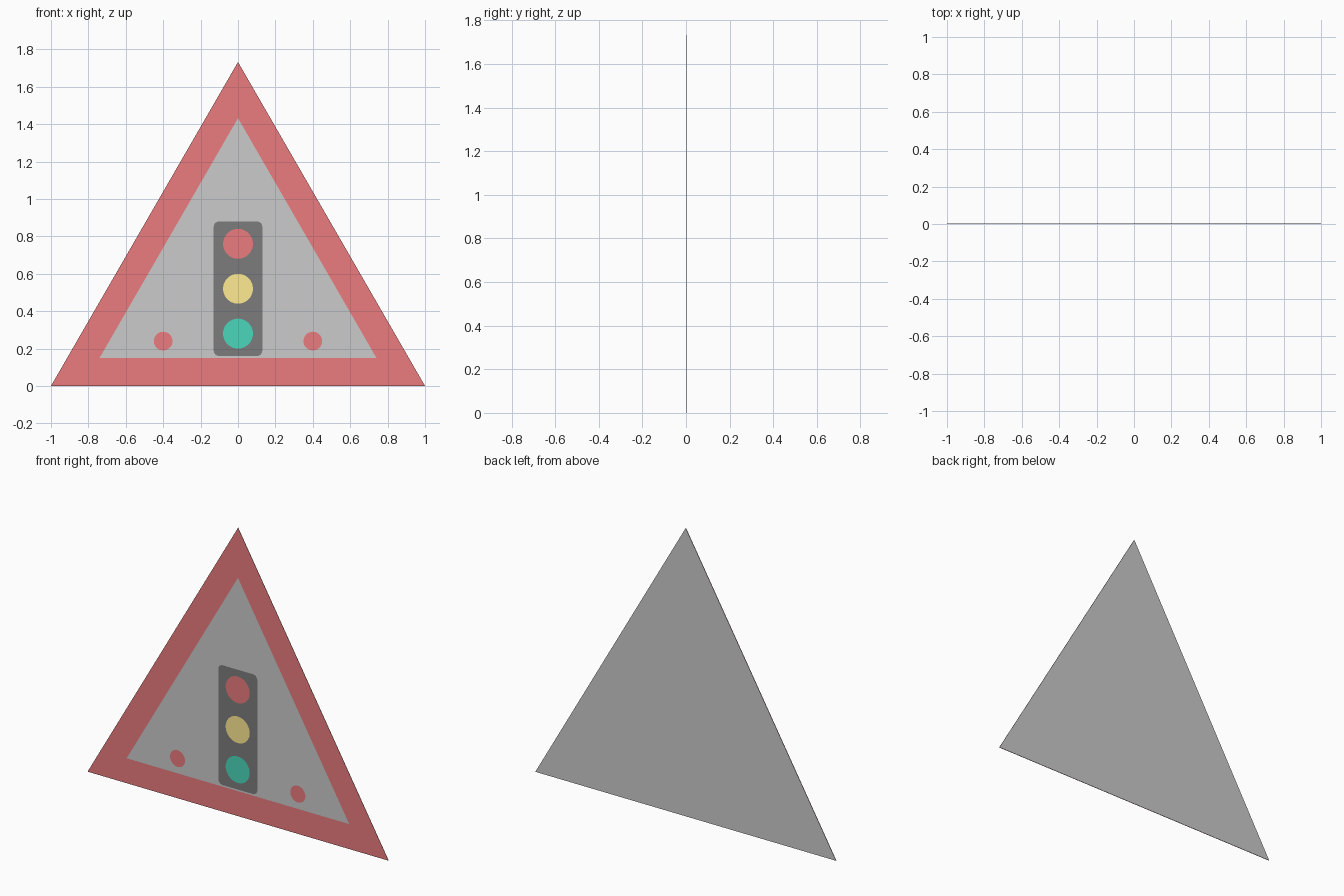
import bpy, bmesh
from math import sin, cos, pi, sqrt

if "Cube" in bpy.data.objects:
    bpy.data.objects.remove(bpy.data.objects["Cube"])

def material(name, rgb):
    m = bpy.data.materials.new(name)
    m.diffuse_color = (*rgb, 1)
    m.use_nodes = True
    m.node_tree.nodes["Principled BSDF"].inputs["Base Color"].default_value = m.diffuse_color
    return m

RED = material("red", (0.83, 0.2, 0.21))
YELLOW = material("yellow", (1.0, 0.83, 0.29))
GREEN = material("green", (0.07, 0.68, 0.5))
BLACK = material("black", (0.2, 0.2, 0.2))

def finish(name, bm, mat):
    mesh = bpy.data.meshes.new(name)
    bm.to_mesh(mesh)
    bm.free()
    ob = bpy.data.objects.new(name, mesh)
    bpy.context.collection.objects.link(ob)
    if mat:
        mesh.materials.append(mat)
    return ob

def sheet(name, outline, y, mat=None, thickness=0):
    """Flat part facing -y; the outline runs counter-clockwise seen from the front."""
    bm = bmesh.new()
    face = bm.faces.new([bm.verts.new((x, y, z)) for x, z in outline])
    if thickness:
        ext = bmesh.ops.extrude_face_region(bm, geom=[face], use_keep_orig=True)
        for v in ext["geom"]:
            if isinstance(v, bmesh.types.BMVert):
                v.co.y += thickness
        bmesh.ops.recalc_face_normals(bm, faces=bm.faces)
    return finish(name, bm, mat)

def arc(cx, cz, r, a0, a1, n):
    return [(cx + r * cos(a0 + (a1 - a0) * i / n), cz + r * sin(a0 + (a1 - a0) * i / n))
            for i in range(n + 1)]

def disc(name, x, z, r, y, mat):
    sheet(name, arc(x, z, r, 0, 2 * pi, 48)[:-1], y, mat)

# Triangular backing plate
H = sqrt(3)
outer = [(-1, 0), (1, 0), (0, H)]
sheet("backing_plate", outer, 0.001, thickness=0.002)

# Red border band, 0.15 wide
B = 0.15
inner = [(-1 + B * H, B), (1 - B * H, B), (0, H - 2 * B)]
bm = bmesh.new()
o, i = [[bm.verts.new((x, -0.0005, z)) for x, z in ring] for ring in (outer, inner)]
for k in range(3):
    n = (k + 1) % 3
    bm.faces.new((o[k], o[n], i[n], i[k]))
finish("red_border", bm, RED)

# Signal housing with rounded corners
r, w, z0, z1 = 0.03, 0.13, 0.16, 0.88
corners = [(w - r, z1 - r), (-w + r, z1 - r), (-w + r, z0 + r), (w - r, z0 + r)]
housing = []
for k, (x, z) in enumerate(corners):
    housing += arc(x, z, r, k * pi / 2, (k + 1) * pi / 2, 8)
sheet("signal_housing", housing, -0.0015, BLACK)

# Three signal lamps
for name, z, mat in (("red_lamp", 0.76, RED), ("yellow_lamp", 0.52, YELLOW), ("green_lamp", 0.28, GREEN)):
    disc(name, 0, z, 0.08, -0.003, mat)

# Small red dots either side
for side, x in (("left", -0.4), ("right", 0.4)):
    disc("dot_" + side, x, 0.24, 0.05, -0.003, RED)
